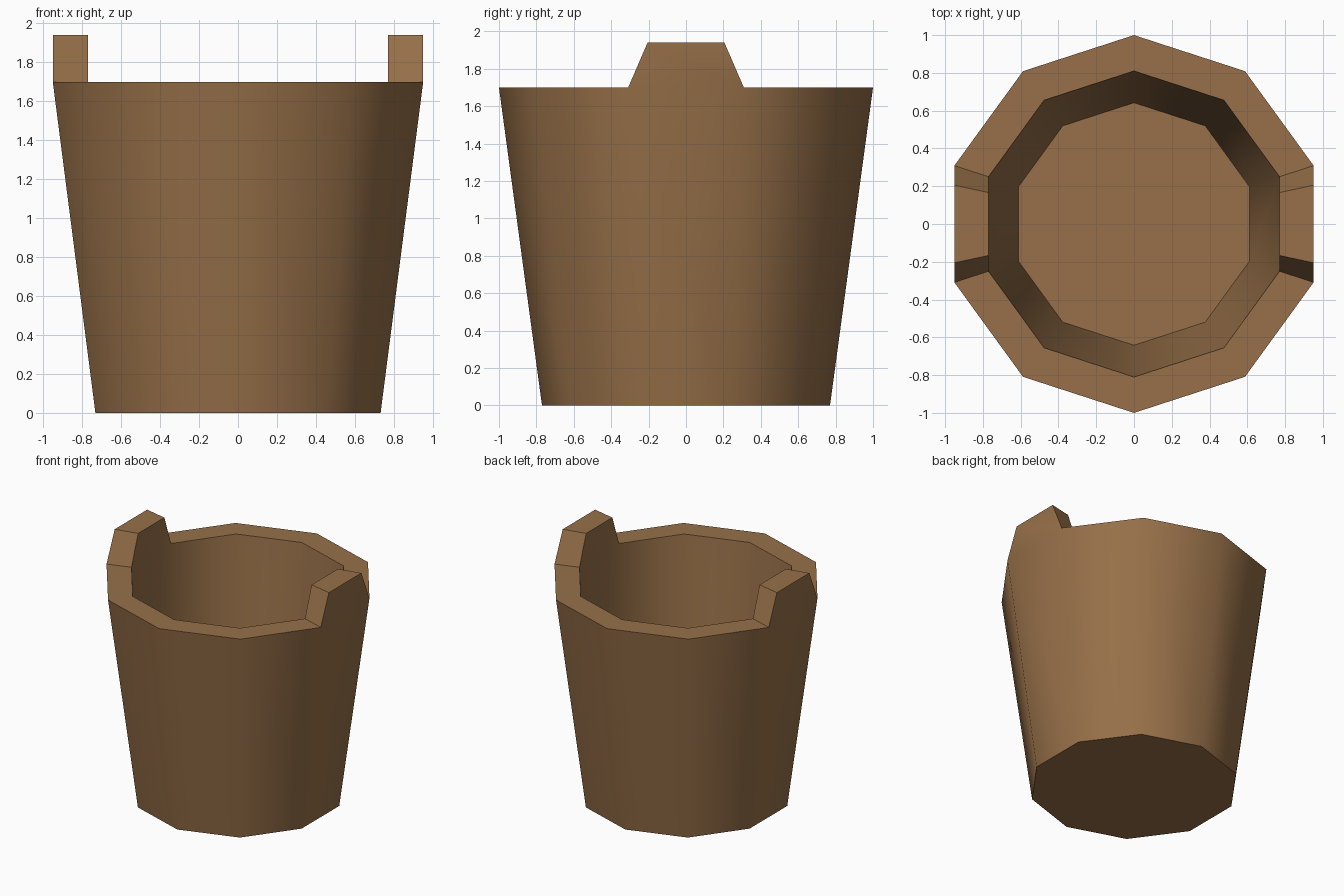
import bpy, bmesh, math

if "Cube" in bpy.data.objects:
    bpy.data.objects.remove(bpy.data.objects["Cube"])

SIDES = 10
wood = bpy.data.materials.new("brown_wood")
wood.diffuse_color = (0.31, 0.162, 0.066, 1.0)
wood.use_nodes = True
wood.node_tree.nodes["Principled BSDF"].inputs["Base Color"].default_value = wood.diffuse_color

bm = bmesh.new()


def ring(radius, z):
    """Ten-sided ring with a corner pointing along y."""
    return [bm.verts.new((radius * math.sin(2 * math.pi * i / SIDES),
                          radius * math.cos(2 * math.pi * i / SIDES), z))
            for i in range(SIDES)]


# tapered wall, rim, inside wall: profile from outer bottom to inner floor
profile = [(0.77, 0.0), (1.0, 1.7), (0.81, 1.7), (0.642, 0.15)]
rings = [ring(r, z) for r, z in profile]
rim = []
for level, (a, b) in enumerate(zip(rings, rings[1:])):
    for i in range(SIDES):
        j = (i + 1) % SIDES
        face = bm.faces.new((a[i], a[j], b[j], b[i]))
        if level == 1:
            rim.append(face)

# underside and inside floor
bm.faces.new(rings[0])
bm.faces.new(rings[-1])
bmesh.ops.recalc_face_normals(bm, faces=bm.faces[:])

# raised handle lugs on the left and right rim segments
ends = [f for f in rim if abs(f.calc_center_median().y) < 0.01]
for face in bmesh.ops.extrude_discrete_faces(bm, faces=ends)["faces"]:
    for v in face.verts:
        v.co.z = 1.94
        v.co.y *= 0.665

bmesh.ops.recalc_face_normals(bm, faces=bm.faces[:])
mesh = bpy.data.meshes.new("bucket")
bm.to_mesh(mesh)
bm.free()
mesh.materials.append(wood)
bucket = bpy.data.objects.new("bucket", mesh)
bpy.context.collection.objects.link(bucket)

# smooth around the wall, sharp at rim and lugs
bpy.context.view_layer.objects.active = bucket
bucket.select_set(True)
bpy.ops.object.shade_smooth_by_angle(angle=math.radians(45))
